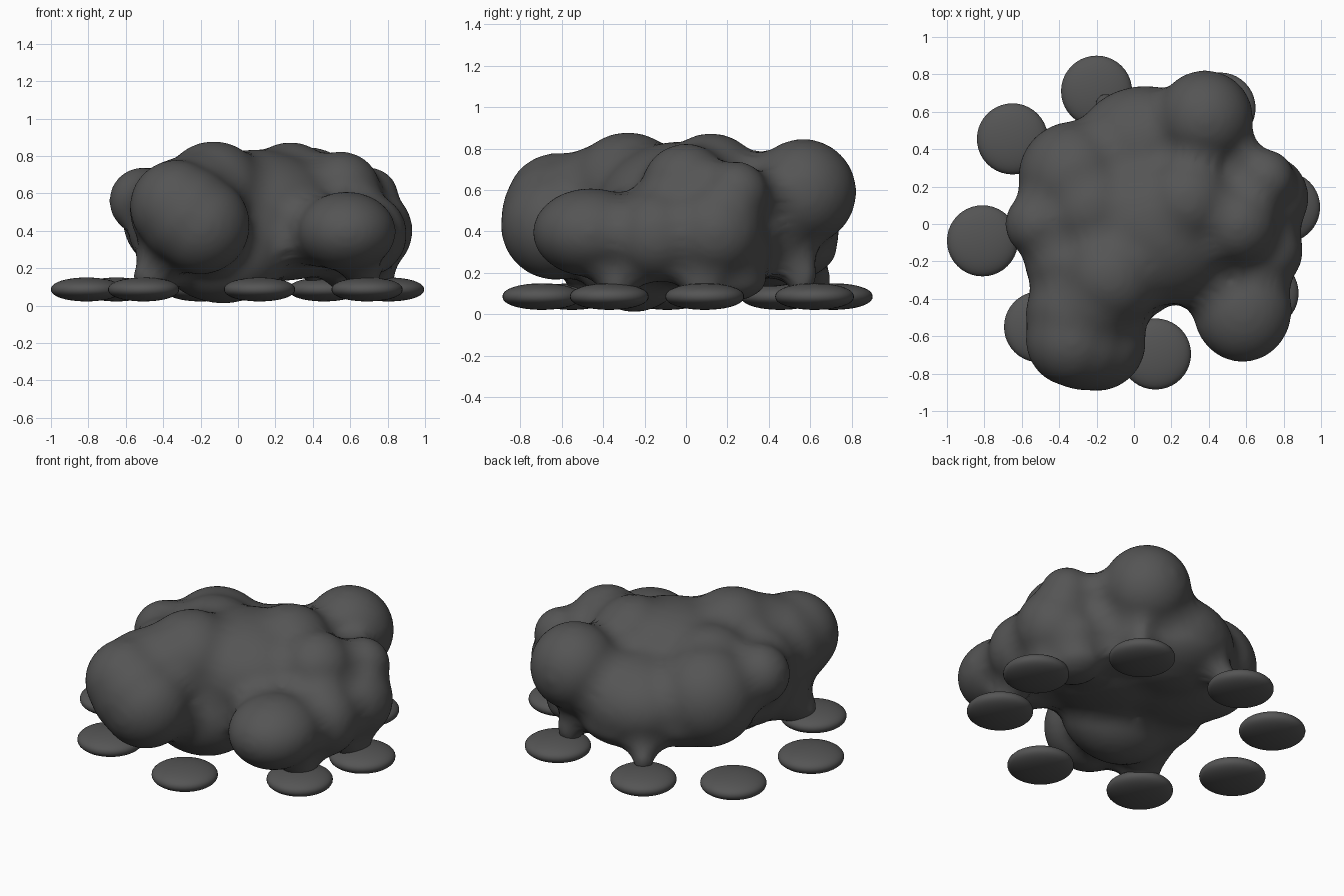
import bpy, bmesh, math
from mathutils import Matrix, Vector

grey = bpy.data.materials.new("dark_grey")
grey.diffuse_color = (0.09, 0.09, 0.09, 1)


def make_object(name, bm):
    mesh = bpy.data.meshes.new(name)
    bm.to_mesh(mesh)
    bm.free()
    mesh.polygons.foreach_set("use_smooth", [True] * len(mesh.polygons))
    mesh.materials.append(grey)
    obj = bpy.data.objects.new(name, mesh)
    bpy.context.collection.objects.link(obj)
    return obj


GROW = 0.06  # lobes are swollen, fused, then shrunk back to fillet the creases


def lobe(bm, centre, radii):
    size = [r + GROW for r in radii]
    m = Matrix.Translation(centre) @ Matrix.Diagonal((*size, 1))
    bmesh.ops.create_icosphere(bm, subdivisions=4, radius=1, matrix=m)


def ball(bm, x, y, z, r):
    lobe(bm, (x, y, z), (r, r, r))


body = bmesh.new()
# core, broad underside and belly
lobe(body, (0.10, -0.02, 0.50), (0.47, 0.42, 0.335))
lobe(body, (0.20, 0.05, 0.33), (0.45, 0.40, 0.20))
lobe(body, (-0.10, 0.18, 0.35), (0.45, 0.42, 0.22))
lobe(body, (-0.08, -0.25, 0.31), (0.36, 0.28, 0.30))
lobe(body, (0.06, 0.40, 0.41), (0.38, 0.34, 0.28))
lobe(body, (0.08, 0.40, 0.32), (0.32, 0.33, 0.18))
lobe(body, (0.33, 0.38, 0.40), (0.24, 0.26, 0.23))
# front left lobe
ball(body, -0.33, -0.62, 0.53, 0.25)
ball(body, -0.27, -0.62, 0.48, 0.27)
ball(body, -0.20, -0.63, 0.43, 0.265)
ball(body, -0.30, -0.48, 0.51, 0.28)
ball(body, -0.22, -0.40, 0.55, 0.27)
# front right lobe
lobe(body, (0.58, -0.46, 0.395), (0.265, 0.28, 0.215))
lobe(body, (0.46, -0.34, 0.39), (0.20, 0.18, 0.19))
# back lobe
ball(body, 0.38, 0.565, 0.59, 0.258)
# left lobes
ball(body, -0.51, 0.0, 0.56, 0.18)
ball(body, -0.36, -0.20, 0.52, 0.225)
ball(body, -0.32, 0.25, 0.47, 0.30)
lobe(body, (-0.28, -0.17, 0.42), (0.31, 0.32, 0.29))
ball(body, -0.22, 0.08, 0.52, 0.29)
# top bumps
ball(body, -0.13, -0.28, 0.60, 0.28)
ball(body, 0.28, 0.12, 0.62, 0.255)
ball(body, 0.55, 0.0, 0.61, 0.215)
ball(body, 0.70, 0.24, 0.58, 0.16)
# right flank
ball(body, 0.70, 0.14, 0.40, 0.235)
ball(body, 0.68, -0.14, 0.38, 0.225)
ball(body, 0.64, 0.22, 0.32, 0.19)
# low lump under the right flank
lobe(body, (0.62, 0.21, 0.17), (0.16, 0.18, 0.11))
# short stalks reaching from the body to some of the feet
lobe(body, (0.67, -0.33, 0.16), (0.09, 0.09, 0.10))
lobe(body, (0.75, 0.09, 0.16), (0.09, 0.11, 0.10))
lobe(body, (0.42, 0.56, 0.20), (0.07, 0.07, 0.12))
lobe(body, (-0.15, 0.64, 0.17), (0.06, 0.06, 0.08))
lobe(body, (-0.45, -0.47, 0.16), (0.11, 0.11, 0.10))
lobe(body, (-0.37, -0.36, 0.27), (0.18, 0.18, 0.16))

blob = make_object("blob_body", body)
remesh = blob.modifiers.new("fuse", "REMESH")
remesh.mode = "VOXEL"
remesh.voxel_size = 0.022
remesh.use_smooth_shade = True
soften = blob.modifiers.new("soften", "SMOOTH")
soften.factor, soften.iterations = 0.5, 10
shrink = blob.modifiers.new("shrink", "DISPLACE")
shrink.mid_level, shrink.strength = 0.0, -GROW
polish = blob.modifiers.new("polish", "SMOOTH")
polish.factor, polish.iterations = 0.5, 12


def foot(name, x, y, r=0.19, h=0.064):
    # lens-shaped pad
    bm = bmesh.new()
    bmesh.ops.create_uvsphere(bm, u_segments=40, v_segments=24, radius=1)
    for v in bm.verts:
        v.co = Vector((v.co.x * r, v.co.y * r, math.copysign(abs(v.co.z) ** 0.9, v.co.z) * h))
    make_object(name, bm).location = (x, y, 0.086)


feet = [(-0.20, 0.71), (-0.65, 0.455), (-0.81, -0.09), (-0.505, -0.55),
        (0.115, -0.695), (0.69, -0.37), (0.805, 0.09), (0.46, 0.62)]
for i, (x, y) in enumerate(feet):
    foot(f"foot_pad_{i + 1}", x, y)
